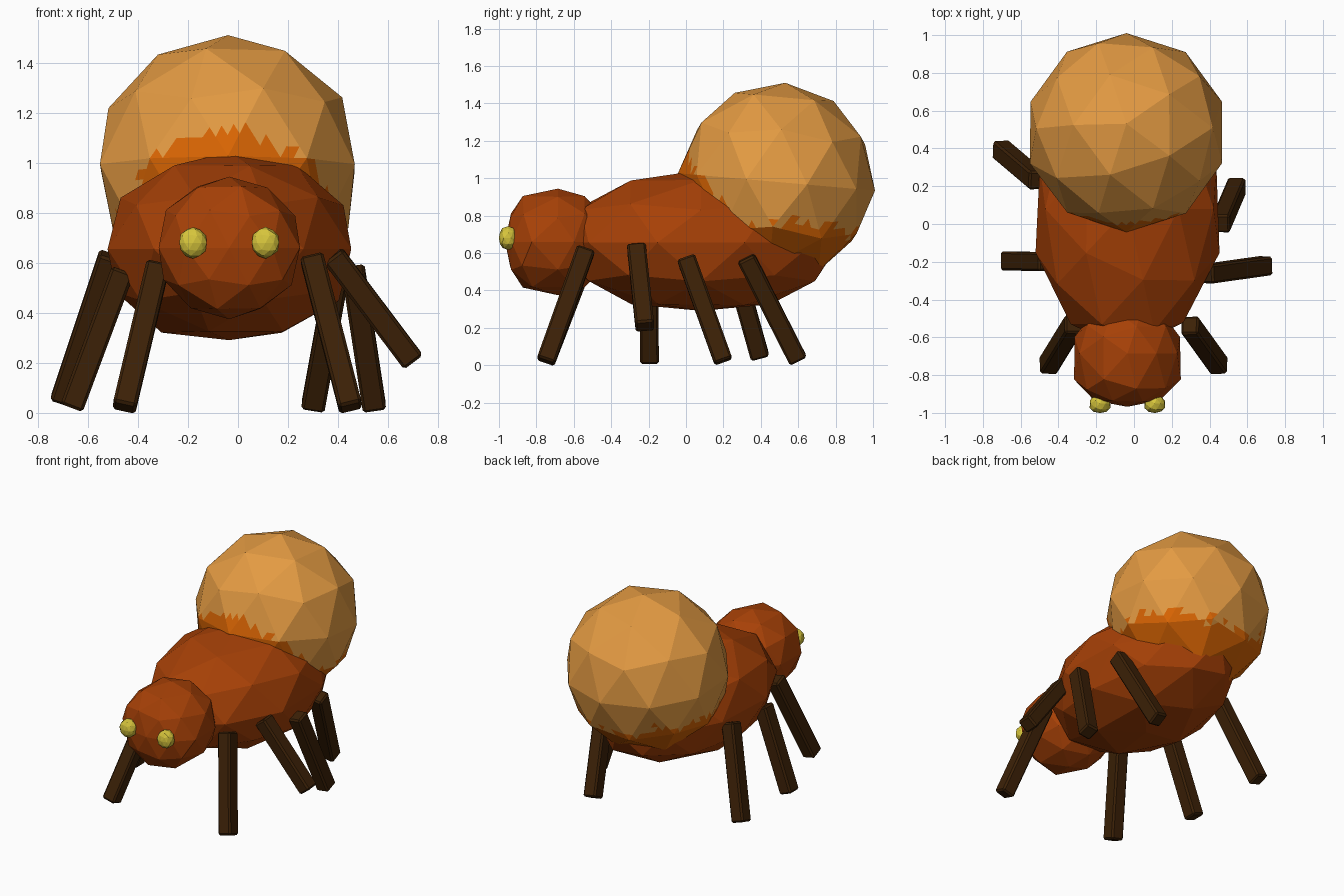
import bpy, bmesh, random
from math import radians
from mathutils import Matrix, Vector

random.seed(4)
cube = bpy.data.objects.get("Cube")
if cube:
    bpy.data.objects.remove(cube, do_unlink=True)


def material(name, rgb):
    m = bpy.data.materials.new(name)
    m.use_nodes = True
    m.diffuse_color = (*rgb, 1)
    m.node_tree.nodes["Principled BSDF"].inputs["Base Color"].default_value = (*rgb, 1)
    return m


rust = material("rust red", (0.385, 0.052, 0.002))
honey = material("honey tan", (0.77, 0.325, 0.055))
orange = material("deep orange", (0.70, 0.13, 0.001))
bark = material("dark bark brown", (0.045, 0.015, 0.002))
yellow = material("dull yellow", (0.68, 0.56, 0.045))


def finish(bm, name, *mats):
    mesh = bpy.data.meshes.new(name)
    bm.to_mesh(mesh)
    bm.free()
    for m in mats:
        mesh.materials.append(m)
    ob = bpy.data.objects.new(name, mesh)
    bpy.context.collection.objects.link(ob)
    return ob


def faceted_ball(centre, radii, wobble, warp):
    """Low-poly ball, reshaped in unit space before scaling."""
    bm = bmesh.new()
    bmesh.ops.create_icosphere(bm, subdivisions=2, radius=1)
    for v in bm.verts:
        p = warp(v.co.copy()) * (1 + random.uniform(-wobble, wobble))
        v.co = Vector(c + r * a for c, r, a in zip(centre, radii, p))
    return bm


def blunt_front(p):
    if p.y < 0:
        p.y = -abs(p.y) ** 0.62
    return p


def body_shape(p):
    # narrower rear, flat belly
    if p.y > 0:
        p.x *= 1 - 0.12 * p.y
    p.z = max(p.z, -0.94)
    return p


turn = Matrix.Rotation(radians(-5), 3, 'X') @ Matrix.Rotation(radians(36), 3, 'Z')


def turned(p):
    return turn @ p


# Body and head
finish(faceted_ball((-0.035, 0.08, 0.655), (0.51, 0.75, 0.39), 0.012, body_shape),
       "body", rust)
finish(faceted_ball((-0.035, -0.685, 0.66), (0.295, 0.285, 0.285), 0.01, blunt_front),
       "head", rust)

# Abdomen, finely divided so the orange edge comes out ragged
bm = faceted_ball((-0.04, 0.485, 0.98), (0.535, 0.53, 0.535), 0.006, turned)
bmesh.ops.subdivide_edges(bm, edges=bm.edges[:], cuts=5, use_grid_fill=True)
for f in bm.faces:
    p = f.calc_center_median()
    rise = max(0, (0.33 - p.y) / 0.33) ** 1.5
    flank = 0.06 if p.y < 0.85 else 0
    limit = 0.70 + flank + 0.37 * rise + random.uniform(-0.04, 0.04)
    f.material_index = 1 if p.z < limit else 0
finish(bm, "abdomen", honey, orange)

# Eyes
for side, x in (("right", -0.18), ("left", 0.11)):
    finish(faceted_ball((x, -0.95, 0.68), (0.057, 0.05, 0.062), 0.03, blunt_front),
           side + "_eye", yellow)


# Legs: square bars running from hip to foot
def leg(name, hip, foot):
    hip, foot = Vector(hip), Vector(foot)
    axis = hip - foot
    bm = bmesh.new()
    bmesh.ops.create_cube(bm, size=1)
    for v in bm.verts:
        v.co = Vector((v.co.x * 0.094, v.co.y * 0.1, v.co.z * axis.length))
    bmesh.ops.bevel(bm, geom=bm.edges[:], offset=0.011, segments=1, affect='EDGES')
    ob = finish(bm, name, bark)
    ob.rotation_mode = 'QUATERNION'
    ob.rotation_quaternion = Vector((0, 0, 1)).rotation_difference(axis)
    ob.location = (hip + foot) / 2


leg("left_front_leg", (0.295, -0.535, 0.62), (0.45, -0.75, 0.02))
leg("left_second_leg", (0.38, -0.265, 0.63), (0.70, -0.22, 0.205))
leg("left_third_leg", (0.46, 0.0, 0.575), (0.545, 0.2, 0.02))
leg("left_rear_leg", (0.40, 0.32, 0.575), (0.30, 0.60, 0.025))
leg("right_front_leg", (-0.32, -0.53, 0.59), (-0.455, -0.75, 0.02))
leg("right_middle_leg", (-0.46, -0.2, 0.57), (-0.665, -0.195, 0.02))
leg("right_rear_leg", (-0.51, 0.23, 0.63), (-0.705, 0.395, 0.045))
